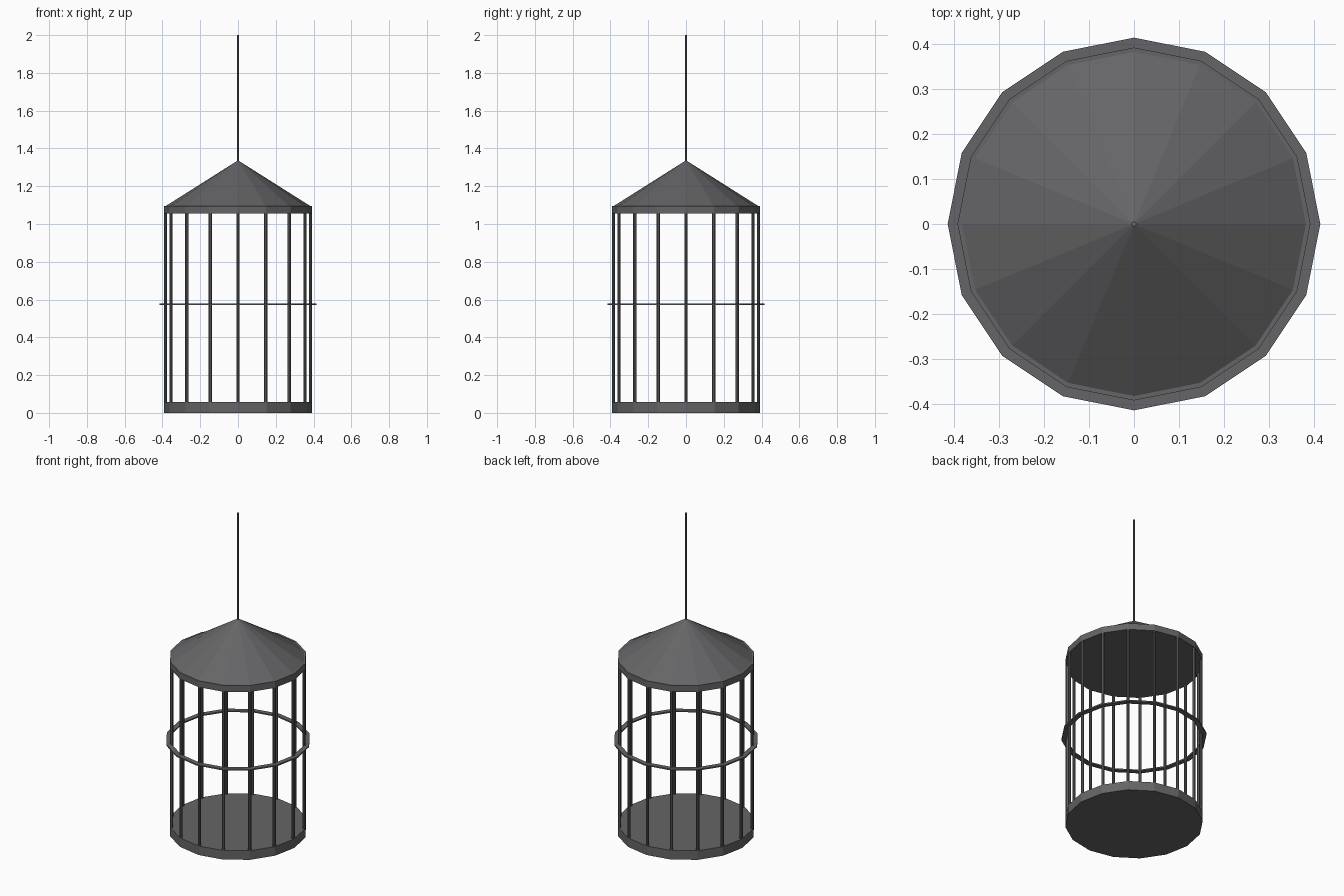
import bpy
from math import pi, cos, sin

SIDES = 16
if "Cube" in bpy.data.objects:
    bpy.data.objects.remove(bpy.data.objects["Cube"], do_unlink=True)

# Dark iron used on the whole cage
iron = bpy.data.materials.new("dark iron")
iron.use_nodes = True
colour = (0.13, 0.13, 0.135, 1)
iron.diffuse_color = colour
iron.node_tree.nodes["Principled BSDF"].inputs["Base Color"].default_value = colour


def lathe(name, profile, sides=SIDES, closed=False, centre=(0, 0)):
    """Turn a (radius, height) profile around a vertical axis; zero radius makes a tip."""
    verts, rings, faces = [], [], []
    for r, z in profile:
        count = sides if r else 1
        rings.append([len(verts) + i for i in range(count)])
        for i in range(count):
            a = 2 * pi * i / sides
            verts.append((r * cos(a), r * sin(a), z))
    pairs = list(zip(rings, rings[1:]))
    if closed:
        pairs.append((rings[-1], rings[0]))
    for low, high in pairs:
        for i in range(sides):
            j = (i + 1) % sides
            if len(high) == 1:
                faces.append((low[i], low[j], high[0]))
            else:
                faces.append((low[i], low[j], high[j], high[i]))
    if not closed:
        faces.append(rings[0][::-1])
        if len(rings[-1]) > 1:
            faces.append(rings[-1])
    mesh = bpy.data.meshes.new(name)
    mesh.from_pydata(verts, [], faces)
    mesh.materials.append(iron)
    obj = bpy.data.objects.new(name, mesh)
    obj.location = (centre[0], centre[1], 0)
    bpy.context.collection.objects.link(obj)
    return obj


# Floor, roof rim and conical roof
lathe("floor", [(0.393, 0), (0.393, 0.057)])
lathe("roof_rim", [(0.393, 1.055), (0.393, 1.095)])
lathe("roof", [(0.383, 1.095), (0, 1.337)])

# Flat hoop around the middle of the bars
lathe("middle_hoop", [(0.385, 0.571), (0.415, 0.571), (0.415, 0.579), (0.385, 0.579)],
      closed=True)

# Upright bars, one at each corner
for i in range(SIDES):
    a = 2 * pi * i / SIDES
    bar = lathe(f"bar_{i + 1}", [(0.009, 0.05), (0.009, 1.06)], sides=8,
                centre=(0.384 * cos(a), 0.384 * sin(a)))
    bar.rotation_euler.z = a

# Hanging rod
lathe("hanging_rod", [(0.006, 1.32), (0.006, 2)], sides=8)
